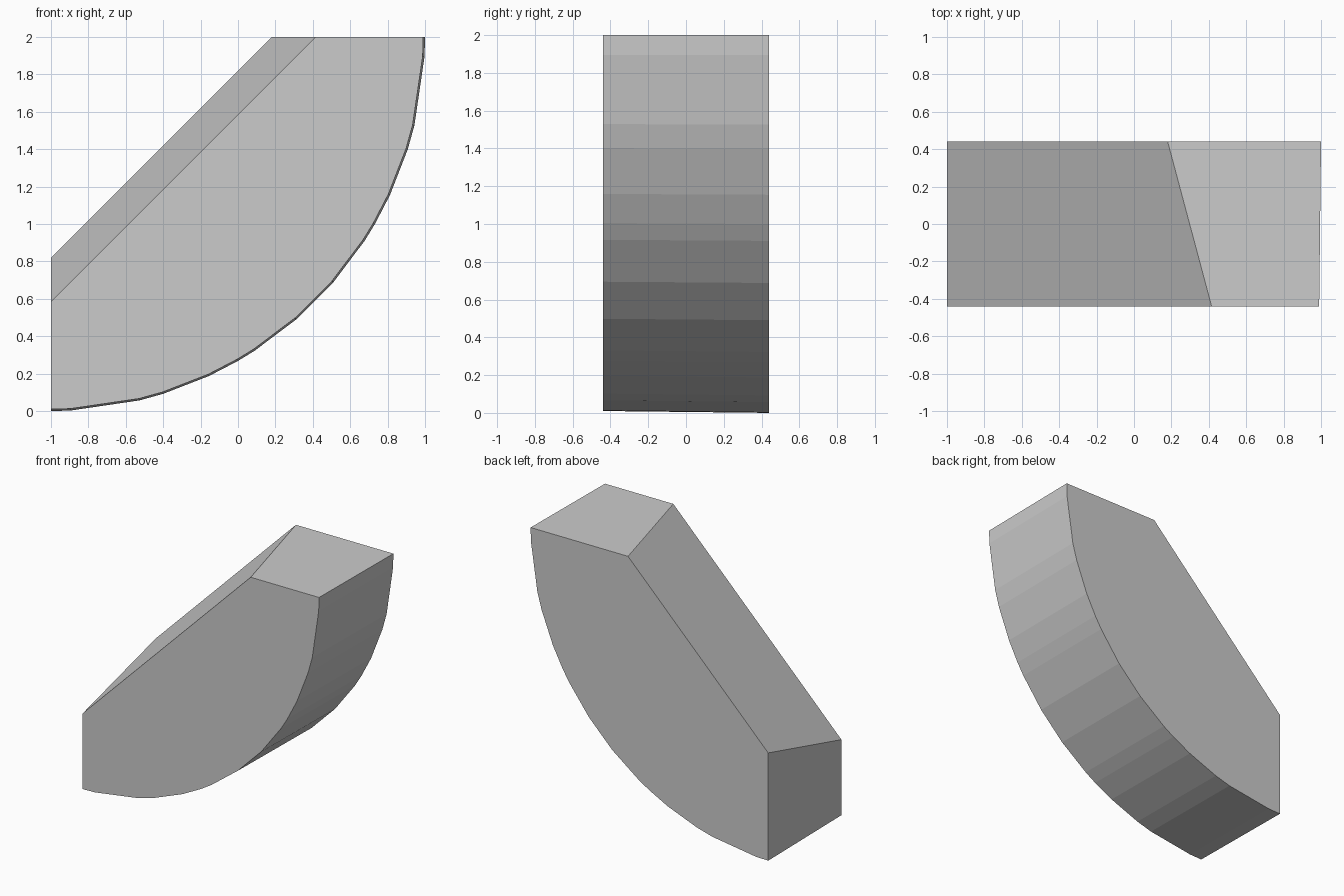
import bpy, bmesh
from math import radians, sin, cos
from mathutils import Vector

cube = bpy.data.objects.get("Cube")
if cube:
    bpy.data.objects.remove(cube, do_unlink=True)

HALF_DEPTH = 0.44

# Plain grey material
grey = bpy.data.materials.new("light grey")
grey.use_nodes = True
colour = (0.6, 0.6, 0.6, 1)
grey.diffuse_color = colour
grey.node_tree.nodes["Principled BSDF"].inputs["Base Color"].default_value = colour

# Quarter-round profile, its facet angles mirrored about 45 degrees
half = [0, 3, 13.7, 17.5, 25, 30, 33, 41]
angles = half + [90 - a for a in reversed(half)]


def profile(bm, y, radius):
    points = [(-1, 2)] + [(-1 + radius * cos(radians(a)), 2 - radius * sin(radians(a)))
                          for a in angles]
    return [bm.verts.new((x, y, z)) for x, z in points]


# Quarter-round block, very slightly smaller at the front
bm = bmesh.new()
front = profile(bm, -HALF_DEPTH, 1.99)
back = profile(bm, HALF_DEPTH, 2.0)
bm.faces.new(front)
bm.faces.new(back)
count = len(front)
for i in range(count):
    j = (i + 1) % count
    bm.faces.new((front[i], front[j], back[j], back[i]))
bmesh.ops.recalc_face_normals(bm, faces=bm.faces)

# Slanted cut across the inner corner, filled flat
cut = bmesh.ops.bisect_plane(
    bm, geom=bm.verts[:] + bm.edges[:] + bm.faces[:],
    plane_co=Vector((-1, -HALF_DEPTH, 0.585)),
    plane_no=Vector((-1, -0.267, 1)), clear_outer=True)
rim = [e for e in cut["geom_cut"] if isinstance(e, bmesh.types.BMEdge)]
bmesh.ops.holes_fill(bm, edges=rim)
bmesh.ops.recalc_face_normals(bm, faces=bm.faces)

mesh = bpy.data.meshes.new("curved_block")
bm.to_mesh(mesh)
bm.free()
mesh.materials.append(grey)
block = bpy.data.objects.new("curved_block", mesh)
bpy.context.collection.objects.link(block)
